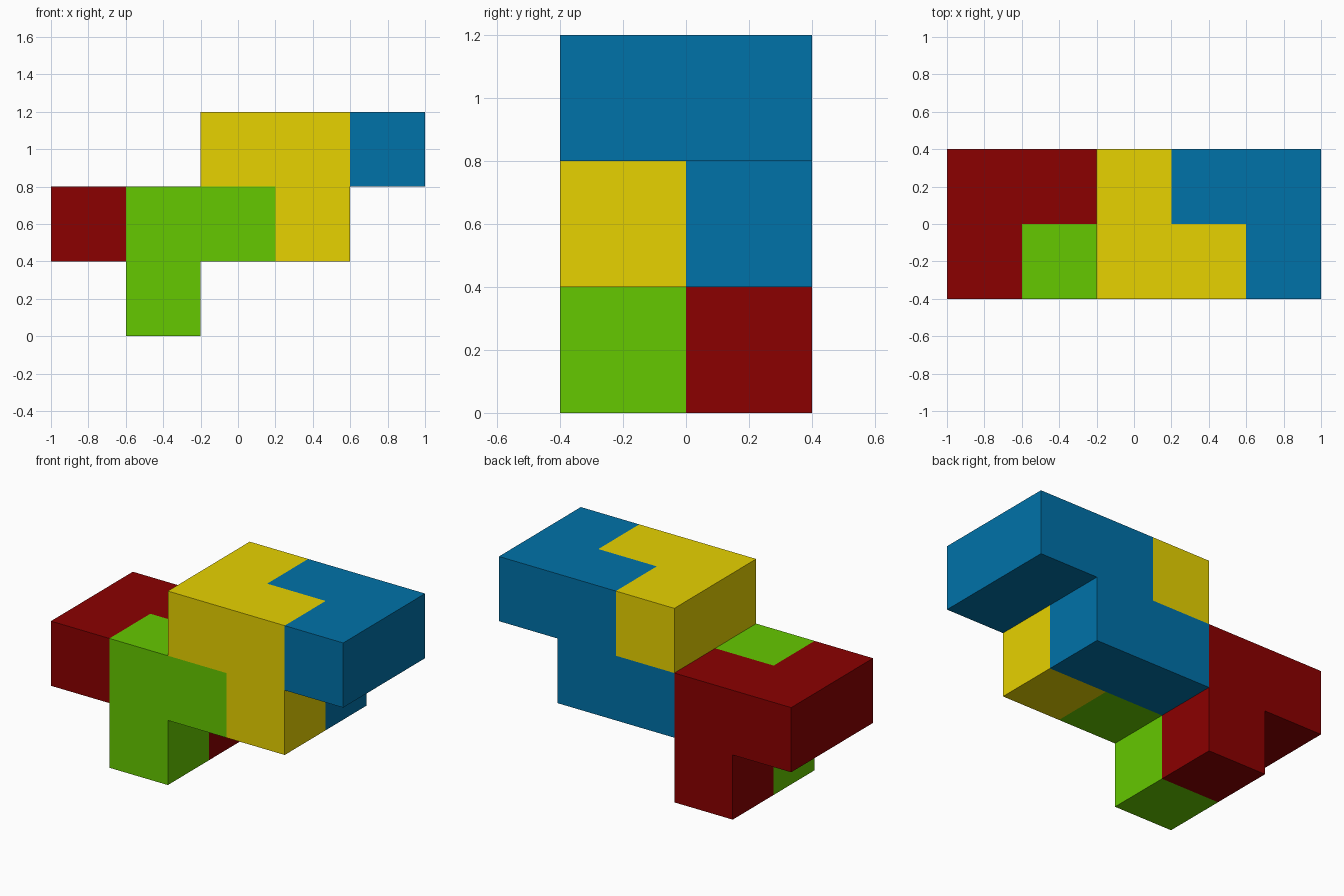
import bpy, bmesh
from mathutils import Vector

if "Cube" in bpy.data.objects:
    bpy.data.objects.remove(bpy.data.objects["Cube"])

CELL = 0.4
ORIGIN = Vector((-1.0, -0.4, 0.0))

# Interlocking pieces: linear colour and occupied cells (x, y, z); y 0 is the front
PIECES = {
    "red": ((0.258, 0.0, 0.0), [(0, 0, 1), (0, 1, 1), (1, 1, 1), (1, 1, 0)]),
    "green": ((0.130, 0.578, 0.0), [(1, 0, 0), (1, 0, 1), (2, 0, 1)]),
    "yellow": ((0.807, 0.651, 0.0), [(3, 0, 1), (3, 0, 2), (2, 0, 2), (2, 1, 2)]),
    "blue": ((0.0, 0.168, 0.397), [(2, 1, 1), (3, 1, 1), (3, 1, 2), (4, 1, 2), (4, 0, 2)]),
}


def add_piece(name, colour, cells):
    """Closed block piece: one quad wherever a cell has no neighbour in its piece."""
    bm = bmesh.new()
    for cell in cells:
        for axis in range(3):
            for sign in (-1, 1):
                normal = Vector((0, 0, 0))
                normal[axis] = sign
                if tuple(int(a + b) for a, b in zip(cell, normal)) in cells:
                    continue
                u = Vector((0, 0, 0))
                u[(axis + 1) % 3] = 0.5
                v = normal.cross(u)
                centre = Vector(cell) + Vector((0.5, 0.5, 0.5)) + normal * 0.5
                corners = (-u - v, u - v, u + v, v - u)
                bm.faces.new([bm.verts.new(ORIGIN + (centre + c) * CELL) for c in corners])
    bmesh.ops.remove_doubles(bm, verts=bm.verts, dist=0.001)
    # Merge coplanar squares into clean flat faces
    bmesh.ops.dissolve_limit(bm, angle_limit=0.01, verts=bm.verts, edges=bm.edges)
    mesh = bpy.data.meshes.new(name + "_piece")
    bm.to_mesh(mesh)
    bm.free()
    mat = bpy.data.materials.new(name)
    mat.diffuse_color = (*colour, 1.0)
    mat.use_nodes = True
    mat.node_tree.nodes["Principled BSDF"].inputs["Base Color"].default_value = mat.diffuse_color
    mesh.materials.append(mat)
    bpy.context.collection.objects.link(bpy.data.objects.new(name + "_piece", mesh))


for name, (colour, cells) in PIECES.items():
    add_piece(name, colour, cells)
